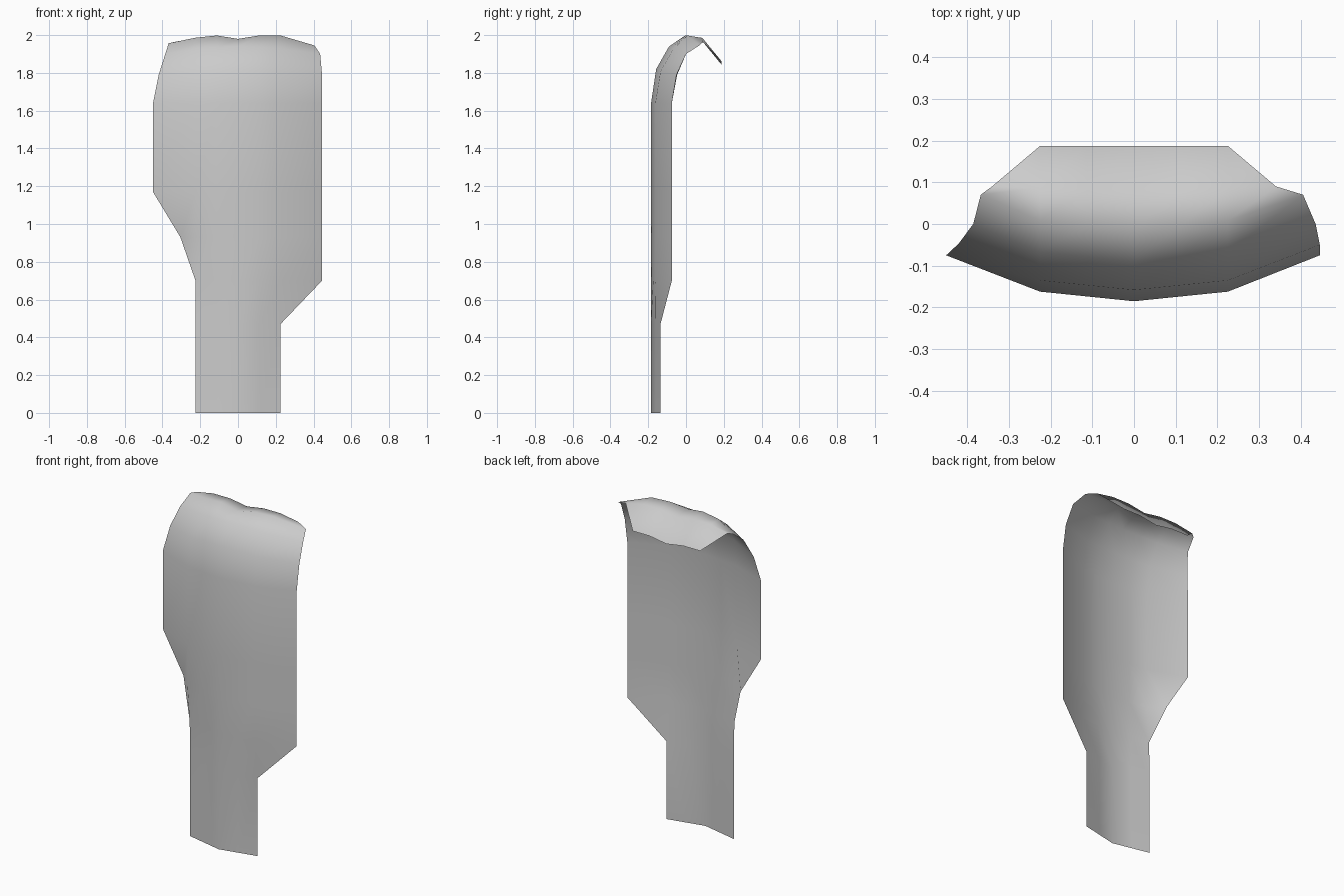
import bpy
import bmesh
from mathutils import Vector

cube = bpy.data.objects.get("Cube")
if cube:
    bpy.data.objects.remove(cube, do_unlink=True)


def make_material(name, value):
    material = bpy.data.materials.new(name)
    material.use_nodes = True
    colour = (value, value, value, 1)
    material.diffuse_color = colour
    shader = next(n for n in material.node_tree.nodes if n.type == "BSDF_PRINCIPLED")
    shader.inputs["Base Color"].default_value = colour
    return material


# Sheet dimensions
FRONT = -.185
WING = -.075
HALF_STRIP = .225
SIDE_SETBACK = .023
LOWER_SETBACK = .05

# Centre line (y, z): straight panel, then the crest rolling over to the back
panel_heights = [0, .47, .7, .93, 1.17, 1.64]
crest = [(-.158, 1.82), (-.09, 1.94), (-.015, 1.98), (.087, 1.967), (.187, 1.845)]
centre_line = [(FRONT, z) for z in panel_heights] + crest

# Outer edges as (x, y, z); rows missing here end at the narrow strip
left_edge = {
    "notch": (-.305, -.085, .93),
    "lower": (-.45, WING, 1.17),
    "upper": (-.45, WING, 1.64),
    "shoulder": (-.42, -.047, 1.79),
    "bend": (-.385, 0, 1.9),
    "corner": (-.367, .07, 1.957),
    "rim": (-.34, .09, 1.963),
}
right_edge = {
    "notch": (.445, WING, .7),
    "low": (.445, WING, .93),
    "lower": (.445, WING, 1.17),
    "upper": (.445, WING, 1.64),
    "shoulder": (.445, -.05, 1.79),
    "bend": (.435, 0, 1.9),
    "corner": (.405, .07, 1.945),
    "rim": (.34, .09, 1.963),
}


def inner_row(index, y, z):
    """Five points across the strip, bowed back toward both sides."""
    last = len(centre_line) - 1
    on_crest = index >= len(panel_heights)
    points = []
    for step in (-2, -1, 0, 1, 2):
        amount = abs(step) / 2
        setback = SIDE_SETBACK
        if index < 2:
            setback = LOWER_SETBACK
        elif index == 2 and step < 0:
            setback = LOWER_SETBACK * .9
        if index >= last - 1:
            setback = 0
        lift = 0
        if on_crest and step:
            # The crest dips slightly in the middle
            lift = .018 if index > len(panel_heights) + 1 else -.012 * amount
            if step == -2 and index == last - 2:
                lift = .006
        points.append(Vector((step * HALF_STRIP / 2, y + setback * amount, z + lift)))
    return points


def build_sheet(name, material):
    bm = bmesh.new()
    rows = []
    total = len(centre_line)
    left_points = list(left_edge.values())
    right_points = list(right_edge.values())
    left_start = total - 1 - len(left_points)
    right_start = total - 1 - len(right_points)
    for index, (y, z) in enumerate(centre_line):
        row = [bm.verts.new(p) for p in inner_row(index, y, z)]
        has_left = left_start <= index < total - 1
        has_right = right_start <= index < total - 1
        first = bm.verts.new(left_points[index - left_start]) if has_left else row[0]
        final = bm.verts.new(right_points[index - right_start]) if has_right else row[-1]
        rows.append([first] + row + [final])

    # Join neighbouring rows, with triangles where an edge tapers away
    for lower, upper in zip(rows, rows[1:]):
        for i in range(len(lower) - 1):
            loop = (lower[i], lower[i + 1], upper[i + 1], upper[i])
            corners = list(dict.fromkeys(loop))
            if len(corners) > 2:
                bm.faces.new(corners).smooth = True

    mesh = bpy.data.meshes.new(name)
    bm.to_mesh(mesh)
    bm.free()
    mesh.materials.append(material)
    sheet = bpy.data.objects.new(name, mesh)
    bpy.context.collection.objects.link(sheet)
    return sheet


build_sheet("curved_sheet", make_material("mid_grey", .6))
